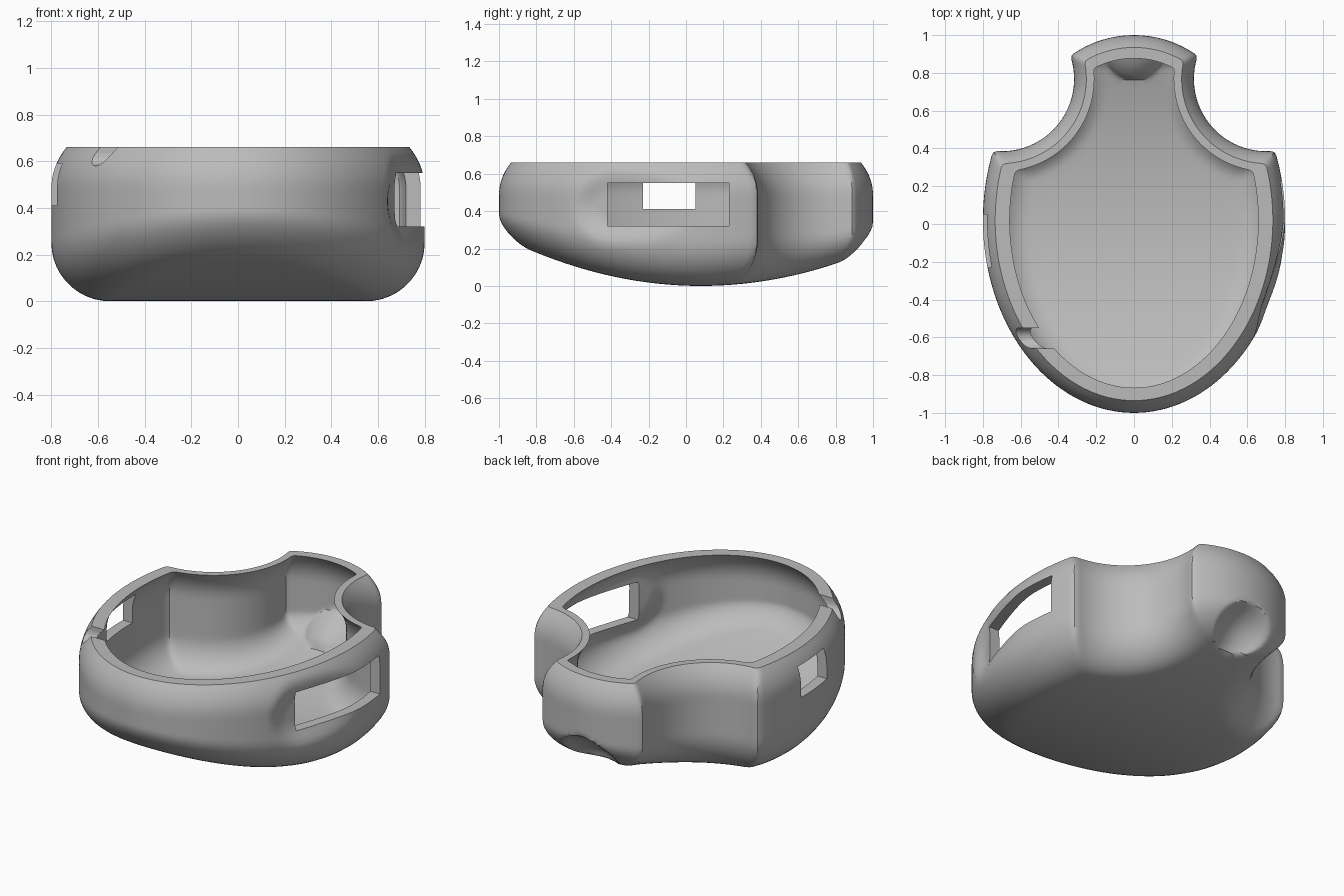
import bpy, bmesh, math
from mathutils import Vector

cube = bpy.data.objects.get("Cube")
if cube:
    bpy.data.objects.remove(cube, do_unlink=True)

# Insets hold four values: body side, scooped shoulder, neck end, body front
NONE = Vector((0, 0, 0, 0))
WALL = Vector((0.062, 0.042, 0.055, 0.06))
FILLET = Vector((0.25, 0.18, 0.17, 0.17))
OUTER_LIP = Vector((0.065, 0.065, 0.065, 0.065))
INNER_LIP = Vector((0.08, 0.065, 0.068, 0.073))
THICK, TOP, BELLY = 0.062, 0.66, 0.48
CX, CY, CR = 0.70, 0.768, 0.383         # circle that scoops out each shoulder

grey = bpy.data.materials.new("plain grey")
grey.use_nodes = True
grey.diffuse_color = (0.5, 0.5, 0.5, 1)
grey.node_tree.nodes["Principled BSDF"].inputs["Base Color"].default_value = (0.5, 0.5, 0.5, 1)


def resample(pts, n):
    """Spread n points evenly along a polyline."""
    lengths = [0.0]
    for a, b in zip(pts, pts[1:]):
        lengths.append(lengths[-1] + (b - a).length)
    out, j = [], 0
    for i in range(n):
        s = lengths[-1] * i / (n - 1)
        while j < len(pts) - 2 and lengths[j + 1] < s:
            j += 1
        span = max(lengths[j + 1] - lengths[j], 1e-9)
        out.append(pts[j].lerp(pts[j + 1], (s - lengths[j]) / span))
    return out


def half_outline(inset):
    """Right half of the inset plan outline, from front to back."""
    centre, radius = Vector((CX, CY)), CR + inset[1]

    def outside(p):
        return (p - centre).length >= radius

    side, crown = [], []
    for i in range(600):                 # egg-shaped body
        t = math.pi * i / 600
        n = Vector((math.sin(t) / 0.8, -math.cos(t) / 1.02)).normalized()
        d = inset[0] + (inset[3] - inset[0]) * max(math.cos(t), 0) ** 2
        p = Vector((0.8 * math.sin(t), 0.02 - 1.02 * math.cos(t))) - n * d
        if not outside(p):
            break
        side.append(p)
    for i in range(600):                 # rounded end of the neck
        t = math.pi / 2 * i / 600
        p = Vector((math.sin(t), math.cos(t))) * (0.574 - inset[2]) + Vector((0, 0.426))
        if not outside(p):
            break
        crown.append(p)
    crown.reverse()
    a, b = [math.atan2(p.y - CY, p.x - CX) % math.tau for p in (side[-1], crown[0])]
    scoop = []
    for i in range(81):                  # concave shoulder
        t = a + (b - a) * i / 80
        scoop.append(centre + Vector((math.cos(t), math.sin(t))) * radius)
    pts = resample(side, 80) + resample(scoop, 36)[1:] + resample(crown, 22)[1:]
    # Soften the corners
    return ([pts[0]] + [(a + b * 2 + c) / 4 for a, b, c in zip(pts, pts[1:], pts[2:])]
            + [pts[-1]])


def keel(y):
    return 0.23 * (y - 0.08) ** 2


def rise(y):
    return 0.25 - 0.13 * y * y


def fade(q):
    q = min(max(q, 0), 1)
    return 1 - q * q * (3 - 2 * q)


def dent(p):
    """Press in the side grip and the thumb hollow under the neck."""
    x, y, z = p
    if x > 0.4:
        reach = 0.52 if y > -0.4 else 0.22
        q = math.hypot((y + 0.4) / reach, (z - 0.43) / 0.22)
        x -= 0.05 * fade((q - 0.3) / 0.7)
    q = math.hypot(x / 0.17, (y - 0.93) / 0.17, (z - 0.18) / 0.16)
    push = 0.085 * max(1 - q * q, 0)
    return Vector((x, y - 0.75 * push, z + 0.65 * push))


def layers(gap, thick, lip):
    """Rings from floor to rim: inset and height rule."""
    rings = []
    for i in range(12):
        t = math.pi / 2 * (1 - i / 11)
        rings.append((gap + (FILLET - gap) * (1 - math.cos(t)),
                      lambda y, t=t: keel(y) + thick + (rise(y) - thick) * (1 - math.sin(t))))
    for i in range(1, 9):
        rings.append((gap, lambda y, s=i / 8: (keel(y) + rise(y)) * (1 - s) + BELLY * s))
    for i in range(1, 9):
        s = i / 8
        rings.append((gap + lip * s ** 2.2, lambda y, s=s: BELLY + (TOP - BELLY) * s))
    return rings


# Hollow body
bm = bmesh.new()


def bridge(rows, closed):
    for a, b in zip(rows, rows[1:]):
        for i in range(len(a) if closed else len(a) - 1):
            k = (i + 1) % len(a)
            bm.faces.new((a[i], a[k], b[k], b[i]))


def floor(thick):
    rows = []
    for p in half_outline(FILLET):
        rows.append([bm.verts.new(dent((p.x * (k / 6 - 1), p.y, keel(p.y) + thick)))
                     for k in range(13)])
    bridge(rows, False)


loops = []
for inset, height in layers(NONE, 0, OUTER_LIP) + layers(WALL, THICK, INNER_LIP)[::-1]:
    half = half_outline(inset)
    pts = [(p.x, p.y) for p in half] + [(-p.x, p.y) for p in half[-2:0:-1]]
    loops.append([bm.verts.new(dent((x, y, height(y)))) for x, y in pts])
bridge(loops, True)
floor(0)
floor(THICK)
bmesh.ops.remove_doubles(bm, verts=bm.verts, dist=0.0004)
bmesh.ops.recalc_face_normals(bm, faces=bm.faces)
mesh = bpy.data.meshes.new("shell_body")
bm.to_mesh(mesh)
bm.free()
mesh.materials.append(grey)
body = bpy.data.objects.new("shell_body", mesh)
bpy.context.collection.objects.link(body)


# Openings through the wall
def cut(low, high):
    low, high = Vector(low), Vector(high)
    bpy.ops.mesh.primitive_cube_add(size=1, location=(low + high) / 2)
    bpy.context.object.scale = high - low
    return bpy.context.object


large_window = cut((0.45, -0.42, 0.32), (1, 0.23, 0.55))
small_window = cut((-1, -0.23, 0.41), (-0.5, 0.05, 0.59))
notch_top = cut((-0.9, -0.66, 0.635), (-0.3, -0.55, 0.8))
bpy.ops.mesh.primitive_cylinder_add(vertices=32, radius=0.0549, depth=0.598,
                                    location=(-0.6, -0.605, 0.635),
                                    rotation=(0, math.pi / 2, 0))
notch_round = bpy.context.object

for cutter in (large_window, small_window, notch_round, notch_top):
    cutter.hide_render = True
    cutter.name = "opening_cutter"
    mod = body.modifiers.new("opening", "BOOLEAN")
    mod.operation = "DIFFERENCE"
    mod.solver = "EXACT"
    mod.object = cutter
    bpy.ops.object.select_all(action="DESELECT")
    bpy.context.view_layer.objects.active = body
    body.select_set(True)
    bpy.ops.object.modifier_apply(modifier=mod.name)
    bpy.data.objects.remove(cutter, do_unlink=True)

bpy.ops.object.shade_smooth_by_angle(angle=math.radians(35))
